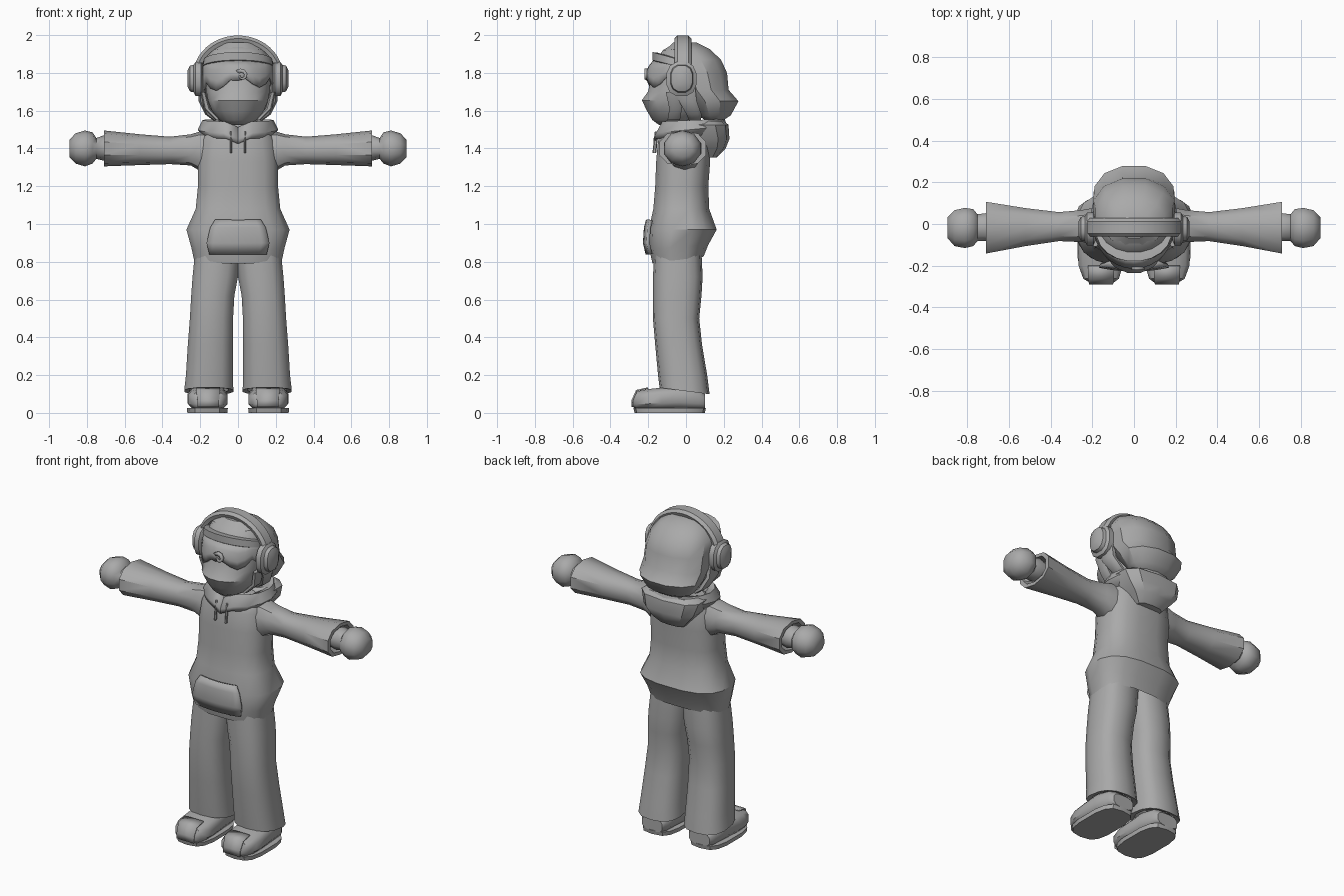
import bpy, bmesh, math
from mathutils import Vector

grey = bpy.data.materials.new("plain grey")
grey.diffuse_color = (0.4, 0.4, 0.4, 1)


def finish(name, bm, mirror=False, angle=40):
    """Turn a bmesh into a named, smooth-shaded, optionally mirrored object."""
    bmesh.ops.recalc_face_normals(bm, faces=bm.faces)
    mesh = bpy.data.meshes.new(name)
    bm.to_mesh(mesh)
    bm.free()
    mesh.materials.append(grey)
    ob = bpy.data.objects.new(name, mesh)
    bpy.context.collection.objects.link(ob)
    bpy.ops.object.select_all(action='DESELECT')
    ob.select_set(True)
    bpy.context.view_layer.objects.active = ob
    bpy.ops.object.shade_smooth_by_angle(angle=math.radians(angle))
    if mirror:
        ob.modifiers.new("Mirror", 'MIRROR').use_mirror_merge = False
    return ob


def loft(name, rings, axis='z', n=12, p=2.4, tilt=0, mirror=False, angle=40):
    """Skin superellipse rings (position, a0, a1, b0, b1[, tilt]) along an axis."""
    bm = bmesh.new()
    loops = []
    for r in rings:
        pos, a0, a1, b0, b1 = r[:5]
        t = r[5] if len(r) > 5 else tilt
        loop = []
        for i in range(n):
            w = 2 * math.pi * (i + 0.5) / n
            c, s = math.cos(w), math.sin(w)
            a = (a0 + a1) / 2 + (a1 - a0) / 2 * math.copysign(abs(c) ** (2 / p), c)
            b = (b0 + b1) / 2 + (b1 - b0) / 2 * math.copysign(abs(s) ** (2 / p), s)
            q = pos + t * b
            loop.append(bm.verts.new({'z': (a, b, q), 'x': (q, a, b), 'y': (a, q, b)}[axis]))
        loops.append(loop)
    for l0, l1 in zip(loops, loops[1:]):
        for i in range(n):
            j = (i + 1) % n
            bm.faces.new((l0[i], l0[j], l1[j], l1[i]))
    bm.faces.new(loops[0])
    bm.faces.new(loops[-1])
    return finish(name, bm, mirror, angle)


def sheet(name, rows, thick, mirror=False):
    """Skin rows of points as a thin solid plate."""
    bm = bmesh.new()
    grid = [[bm.verts.new(p) for p in row] for row in rows]
    for r0, r1 in zip(grid, grid[1:]):
        for i in range(len(r0) - 1):
            bm.faces.new((r0[i], r0[i + 1], r1[i + 1], r1[i]))
    ob = finish(name, bm, mirror)
    mod = ob.modifiers.new("Thickness", 'SOLIDIFY')
    mod.thickness, mod.offset = thick, 0
    return ob


# Hoodie body, hem lower at the front
loft("hoodie_body", [
    (0.87, -.20, .20, -.15, .07, .15), (0.815, -.235, .235, -.18, .095, .13),
    (0.88, -.25, .25, -.195, .12, .08), (0.97, -.277, .277, -.20, .165),
    (1.08, -.227, .227, -.175, .125), (1.20, -.215, .215, -.165, .12),
    (1.33, -.215, .215, -.16, .13), (1.44, -.20, .20, -.15, .13),
    (1.50, -.17, .17, -.13, .12), (1.53, -.11, .11, -.10, .10)], n=16, p=2.7)

# Sleeves flaring to an open cuff
loft("sleeve", [
    (.12, -.09, .08, 1.27, 1.49), (.20, -.095, .08, 1.28, 1.49), (.25, -.09, .07, 1.31, 1.475),
    (.36, -.085, .06, 1.317, 1.462), (.52, -.11, .08, 1.312, 1.475),
    (.71, -.147, .112, 1.305, 1.495), (.71, -.12, .085, 1.325, 1.475),
    (.66, -.10, .07, 1.34, 1.46)], axis='x', n=10, p=2.3, mirror=True)

# Wrists and round mitten hands
loft("hand", [
    (.64, -.07, .04, 1.35, 1.45), (.71, -.085, .055, 1.335, 1.47), (.75, -.085, .05, 1.345, 1.455),
    (.77, -.11, .075, 1.32, 1.485), (.81, -.12, .082, 1.305, 1.495),
    (.86, -.11, .07, 1.32, 1.48), (.893, -.07, .035, 1.355, 1.445)],
    axis='x', n=10, p=2.1, mirror=True, angle=50)

# Trouser legs with open hems
loft("trouser_leg", [
    (.20, .06, .24, -.08, .07), (.12, .05, .26, -.115, .10, -.12),
    (.115, .022, .287, -.14, .125, -.13), (.20, .025, .278, -.148, .112),
    (.36, .025, .268, -.163, .085), (.50, .024, .257, -.175, .07),
    (.62, .017, .25, -.175, .082), (.72, -.002, .243, -.175, .088),
    (.90, -.02, .225, -.165, .08)], n=14, p=2.6, mirror=True)

# Shoes: soft upper, flat sole and toe plate
loft("shoe_upper", [
    (-.28, .095, .215, .03, .085), (-.262, .07, .245, .018, .115),
    (-.20, .052, .268, .015, .127), (-.13, .052, .27, .015, .135), (-.03, .06, .262, .015, .15),
    (.07, .07, .25, .015, .13), (.10, .09, .23, .02, .10)], axis='y', n=12, p=3, mirror=True)
loft("shoe_sole", [
    (0, .055, .27, -.272, .10), (.025, .052, .272, -.278, .105)], n=14, p=3.2, mirror=True)
sheet("toe_plate", [[(.10, -.285, .03), (.215, -.285, .03)],
                    [(.10, -.285, .065), (.215, -.285, .065)],
                    [(.095, -.262, .118), (.22, -.262, .118)],
                    [(.095, -.20, .132), (.22, -.20, .132)]], .008, True)

# Front pocket, bowed around the belly
pocket = []
for z, w, y in ((.84, .15, -.205), (.90, .165, -.219), (.98, .145, -.214), (1.02, .12, -.203)):
    pocket.append([(w * k / 4, y + .018 * (k / 4) ** 2, z) for k in range(-4, 5)])
sheet("pocket", pocket, .018)

# Drawstrings
loft("drawstring", [(1.375, .03, .042, -.178, -.158), (1.49, .03, .042, -.165, -.145)],
     n=6, p=2, mirror=True)

# Hood collar around the neck, open V at the front
collar = []
for rx, yf, yb, zf, zb in ((.17, -.165, .16, 1.455, 1.44), (.205, -.165, .21, 1.48, 1.52),
                           (.185, -.135, .20, 1.535, 1.55), (.12, -.09, .13, 1.50, 1.53)):
    row = []
    for k in range(17):
        w = 2 * math.pi * k / 16
        f = (1 - math.cos(w)) / 2
        y = yf + (yb - yf) * f
        dip = .03 if k in (0, 16) else 0
        row.append((rx * math.sin(w), y, zf + (zb - zf) * f - dip))
    collar.append(row)
sheet("hood_collar", collar, .016)

# Hanging hood at the back
loft("hood_back", [
    (1.345, -.085, .085, .08, .165, .05), (1.40, -.13, .13, .05, .21),
    (1.45, -.175, .175, .02, .23), (1.525, -.20, .20, -.02, .225),
    (1.545, -.17, .17, .0, .20)], n=10, p=2.8, angle=30)

# Neck and face with a pointed muzzle
loft("neck", [(1.46, -.08, .08, -.07, .08), (1.60, -.08, .08, -.07, .08)], p=2)
loft("face", [
    (1.525, -.055, .055, -.145, .0), (1.55, -.10, .10, -.18, .05),
    (1.60, -.14, .14, -.21, .10), (1.655, -.162, .162, -.237, .12),
    (1.70, -.17, .17, -.205, .12), (1.77, -.178, .178, -.185, .12),
    (1.86, -.175, .175, -.165, .12), (1.92, -.14, .14, -.125, .10),
    (1.957, -.08, .08, -.06, .06)], n=16, p=2.05)

# Hair dome with a flared lower edge
loft("hair", [
    (1.60, -.10, .10, .06, .16), (1.55, -.11, .11, .10, .20), (1.575, -.15, .15, .06, .24),
    (1.65, -.195, .195, .0, .282), (1.71, -.20, .20, -.04, .23),
    (1.80, -.20, .20, -.08, .222), (1.87, -.19, .19, -.12, .19),
    (1.925, -.15, .15, -.11, .13), (1.96, -.085, .085, -.07, .06)], n=12, p=2.15, angle=32)

# Swept fringe with two lobes
low = (1.76, 1.765, 1.735, 1.715, 1.73, 1.765, 1.73, 1.69)
rows = []
for t in range(4):
    row = []
    for k in range(-7, 8):
        w = k * math.radians(12)
        bottom = low[abs(k)] + .015 * math.sin(w)
        z = 1.865 + (bottom - 1.865) * t / 3
        r = (.165, .192, .207, .205)[t]
        rx = (.178, .187, .19, .19)[t]
        row.append((rx * math.sin(w), -r * math.cos(w), z))
    rows.append(row)
sheet("fringe", rows, .016)

# Curled lock in the middle of the fringe
bm = bmesh.new()
ribbon = []
for k in range(9):
    w = math.radians(140 - k * 40)
    r = .042 - .0035 * k
    ribbon.append([(r * s * math.cos(w) + .02, -.213, 1.785 + r * s * math.sin(w)) for s in (1, .45)])
sheet("curl", ribbon, .016)

# Locks running from the ears to the jaw
loft("side_lock", [
    (1.535, .075, .115, .02, .08), (1.58, .13, .175, .0, .085),
    (1.65, .165, .21, -.04, .06), (1.74, .17, .212, -.08, .05)], n=8, p=2.6, mirror=True)
loft("front_lock", [
    (1.55, .09, .12, -.10, -.03), (1.61, .145, .182, -.09, -.02),
    (1.70, .17, .20, -.11, -.02)], n=8, p=2.6, mirror=True)

# Tilted sweatband over the forehead
loft("sweatband", [
    (1.82, -.17, .17, -.165, .10, -.22), (1.825, -.188, .188, -.18, .10, -.24),
    (1.86, -.18, .18, -.18, .10, -.28), (1.865, -.15, .15, -.15, .10, -.28)], n=20, p=2)

# Headphone cups with a raised outer disc
loft("ear_cup", [
    (.185, -.085, .045, 1.69, 1.85), (.195, -.105, .057, 1.675, 1.86),
    (.225, -.105, .057, 1.675, 1.86), (.235, -.085, .04, 1.695, 1.845),
    (.255, -.08, .035, 1.70, 1.84), (.267, -.055, .012, 1.725, 1.815)],
    axis='x', n=12, p=2.5, mirror=True)

# Headphone band arching over the head
band = []
for k in range(25):
    w = math.pi * k / 24
    c, s = math.cos(w), math.sin(w)
    prof = ((.238, -.045), (.238, .012), (.222, .028), (.202, .02),
            (.202, -.053), (.222, -.061), (.238, -.045))
    band.append([(r * c, y, 1.785 + (r - .025) * s) for r, y in prof])
bm = bmesh.new()
grid = [[bm.verts.new(p) for p in row[:-1]] for row in band]
for r0, r1 in zip(grid, grid[1:]):
    for i in range(6):
        j = (i + 1) % 6
        bm.faces.new((r0[i], r0[j], r1[j], r1[i]))
bm.faces.new(grid[0])
bm.faces.new(grid[-1])
finish("headphone_band", bm)
